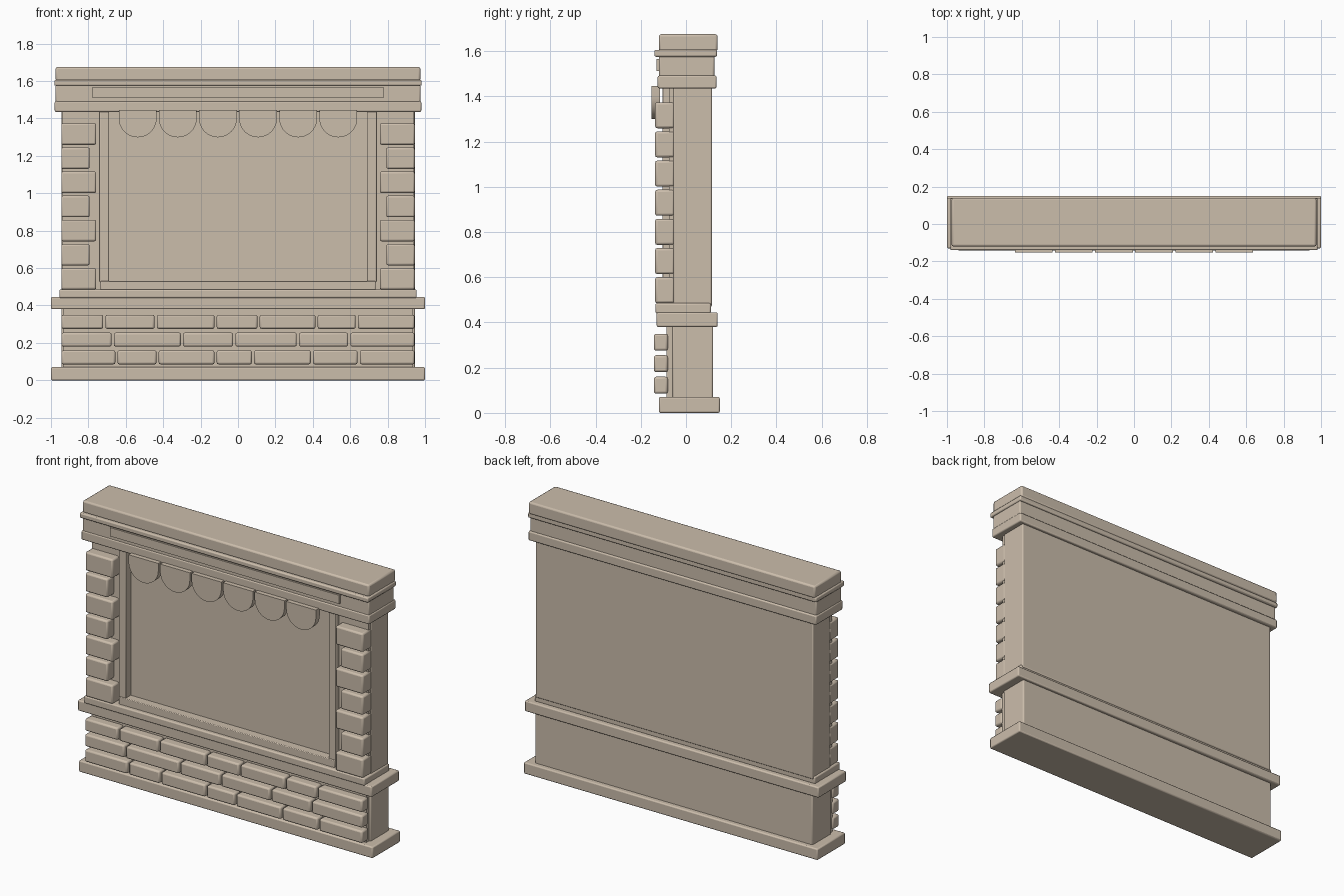
import bpy
import bmesh
import math

if "Cube" in bpy.data.objects:
    bpy.data.objects.remove(bpy.data.objects["Cube"], do_unlink=True)

stone = bpy.data.materials.new("warm_beige_stone")
stone.use_nodes = True
COLOUR = (0.6, 0.51, 0.41, 1)
stone.diffuse_color = COLOUR
stone.node_tree.nodes["Principled BSDF"].inputs["Base Color"].default_value = COLOUR


def finish(name, bm):
    bmesh.ops.recalc_face_normals(bm, faces=bm.faces)
    mesh = bpy.data.meshes.new(name)
    bm.to_mesh(mesh)
    bm.free()
    mesh.materials.append(stone)
    obj = bpy.data.objects.new(name, mesh)
    bpy.context.collection.objects.link(obj)
    return obj


def block(name, x, y, z, bevel=0.007):
    """Box between (low, high) pairs, with softened edges."""
    bm = bmesh.new()
    bmesh.ops.create_cube(bm, size=1)
    for v in bm.verts:
        for axis, (low, high) in enumerate((x, y, z)):
            v.co[axis] = (low + high) / 2 + v.co[axis] * (high - low)
    obj = finish(name, bm)
    if bevel:
        mod = obj.modifiers.new("soft_edges", "BEVEL")
        mod.width = bevel
        mod.segments = 2
    return obj


def slab(name, half, y, z, bevel=0.007):
    return block(name, (-half, half), y, z, bevel)


# Plinth, lower wall and sill
slab("plinth", 1.0, (-0.12, 0.15), (0, 0.07))
slab("lower_wall", 0.945, (-0.06, 0.12), (0.06, 0.39))
slab("mortar_bed", 0.935, (-0.087, -0.05), (0.06, 0.39), 0)
slab("sill", 1.0, (-0.13, 0.14), (0.38, 0.445))
slab("sill_step", 0.955, (-0.135, 0.11), (0.44, 0.485))

# Brick courses, given by their joints along x
courses = [
    (0.085, (-0.95, -0.65, -0.43, -0.12, 0.08, 0.395, 0.645, 0.95)),
    (0.18, (-0.95, -0.67, -0.30, -0.02, 0.32, 0.595, 0.95)),
    (0.275, (-0.95, -0.715, -0.44, -0.12, 0.11, 0.42, 0.635, 0.95)),
]
for row, (base, joints) in enumerate(courses):
    for i, (a, b) in enumerate(zip(joints, joints[1:])):
        block(f"brick_{row}_{i}", (a + 0.006, b - 0.006),
              (-0.142, -0.08), (base, base + 0.075), 0.01)

# Upper wall with its flat back panel
slab("upper_wall", 0.945, (-0.057, 0.115), (0.47, 1.45))

# Pillars, corner stones and opening frame on both sides
for side, s in (("left", 1), ("right", -1)):
    def span(a, b):
        return tuple(sorted((s * a, s * b)))
    block(f"{side}_pillar", span(0.735, 0.94), (-0.075, -0.05), (0.48, 1.45), 0)
    block(f"{side}_frame", span(0.69, 0.74), (-0.105, -0.05), (0.525, 1.45), 0.004)
    for i in range(7):
        inner = 0.758 if i % 2 == 0 else 0.793
        z = 0.485 + i * 0.129
        block(f"{side}_corner_stone_{i}", span(inner, 0.945),
              (-0.137, -0.05), (z, z + 0.115), 0.01)
slab("bottom_frame", 0.735, (-0.11, -0.05), (0.48, 0.53), 0.004)

# Cornice layers and sign board
slab("cornice_base", 0.98, (-0.125, 0.135), (1.435, 1.492))
slab("cornice_band", 0.975, (-0.12, 0.125), (1.485, 1.58))
slab("cornice_lip", 0.982, (-0.14, 0.137), (1.575, 1.606))
slab("cornice_cap", 0.975, (-0.12, 0.14), (1.6, 1.675), 0.01)
slab("sign_board", 0.78, (-0.13, -0.11), (1.512, 1.565), 0)

# Scalloped valance
R = 0.101
for i in range(6):
    cx = -0.5363 + i * 0.2145
    outline = [(cx + R, 1.445), (cx - R, 1.445)]
    outline += [(cx + R * math.cos(t), 1.40 + R * math.sin(t))
                for t in (math.pi * (1 + k / 20) for k in range(21))]
    bm = bmesh.new()
    face = bm.faces.new([bm.verts.new((x, -0.153, z)) for x, z in outline])
    grown = bmesh.ops.extrude_face_region(bm, geom=[face], use_keep_orig=True)
    for v in grown["geom"]:
        if isinstance(v, bmesh.types.BMVert):
            v.co.y += 0.038
    finish(f"valance_scallop_{i}", bm)

# Smooth shading with crisp edges
bpy.ops.object.select_all(action="DESELECT")
for obj in bpy.context.scene.objects:
    if obj.type == "MESH" and obj.data.materials and obj.data.materials[0] == stone:
        obj.select_set(True)
        bpy.context.view_layer.objects.active = obj
bpy.ops.object.shade_smooth_by_angle(angle=math.radians(30))
